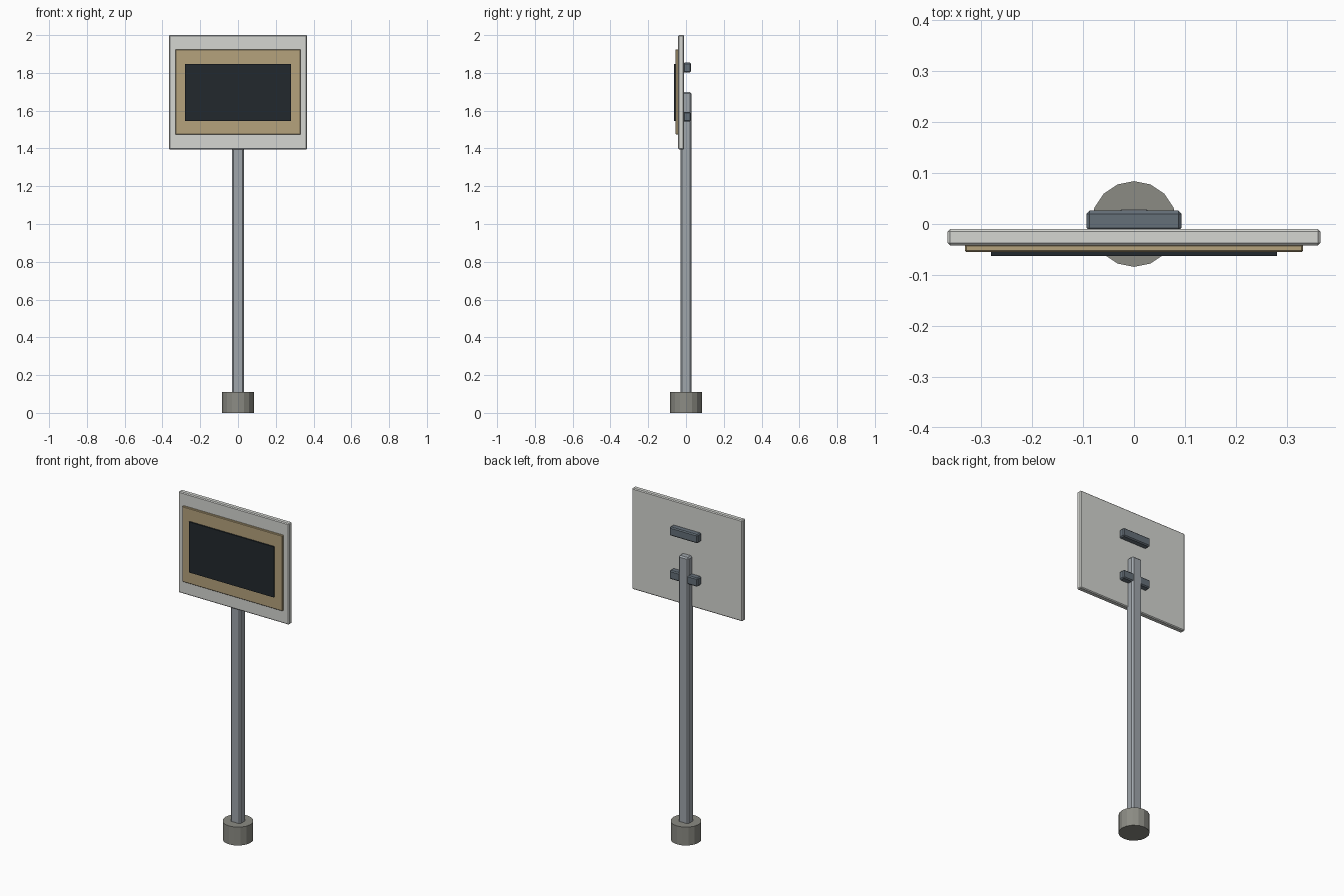
import bpy

if "Cube" in bpy.data.objects:
    bpy.data.objects.remove(bpy.data.objects["Cube"])


def material(name, rgb):
    m = bpy.data.materials.new(name)
    m.diffuse_color = (*rgb, 1)
    m.use_nodes = True
    m.node_tree.nodes["Principled BSDF"].inputs["Base Color"].default_value = m.diffuse_color
    return m


def box(name, x, y, z, bevel, mat):
    """Bevelled box from (min, max) ranges on each axis."""
    bpy.ops.mesh.primitive_cube_add(size=1, location=[sum(r) / 2 for r in (x, y, z)])
    ob = bpy.context.object
    ob.name = name
    ob.scale = [r[1] - r[0] for r in (x, y, z)]
    bpy.ops.object.transform_apply(location=False, rotation=False, scale=True)
    if bevel:
        mod = ob.modifiers.new("edge_bevel", 'BEVEL')
        mod.width = bevel
        mod.segments = 1
    ob.data.materials.append(mat)
    return ob


concrete = material("concrete", (0.26, 0.26, 0.23))
steel = material("steel", (0.35, 0.38, 0.41))
dark_steel = material("dark_steel", (0.13, 0.16, 0.19))
white = material("off_white", (0.66, 0.67, 0.64))
tan = material("tan", (0.46, 0.36, 0.2))
dark = material("dark_face", (0.016, 0.022, 0.027))

# Round footing
bpy.ops.mesh.primitive_cylinder_add(vertices=16, radius=0.084, depth=0.11,
                                    location=(0, 0, 0.055))
footing = bpy.context.object
footing.name = "footing"
footing.data.materials.append(concrete)

# Post
box("post", (-0.033, 0.033), (-0.028, 0.028), (0.10, 1.70), 0.008, steel)

# Sign board with layered face
box("sign_board", (-0.366, 0.366), (-0.042, -0.01), (1.395, 2.0), 0.005, white)
box("face_border", (-0.332, 0.332), (-0.055, -0.040), (1.473, 1.925), 0.003, tan)
box("face_panel", (-0.281, 0.281), (-0.063, -0.053), (1.545, 1.848), 0, dark)

# Rear mounting brackets
for name, z in (("lower_bracket", 1.568), ("upper_bracket", 1.828)):
    box(name, (-0.093, 0.093), (-0.014, 0.026), (z - 0.026, z + 0.026), 0.006, dark_steel)
